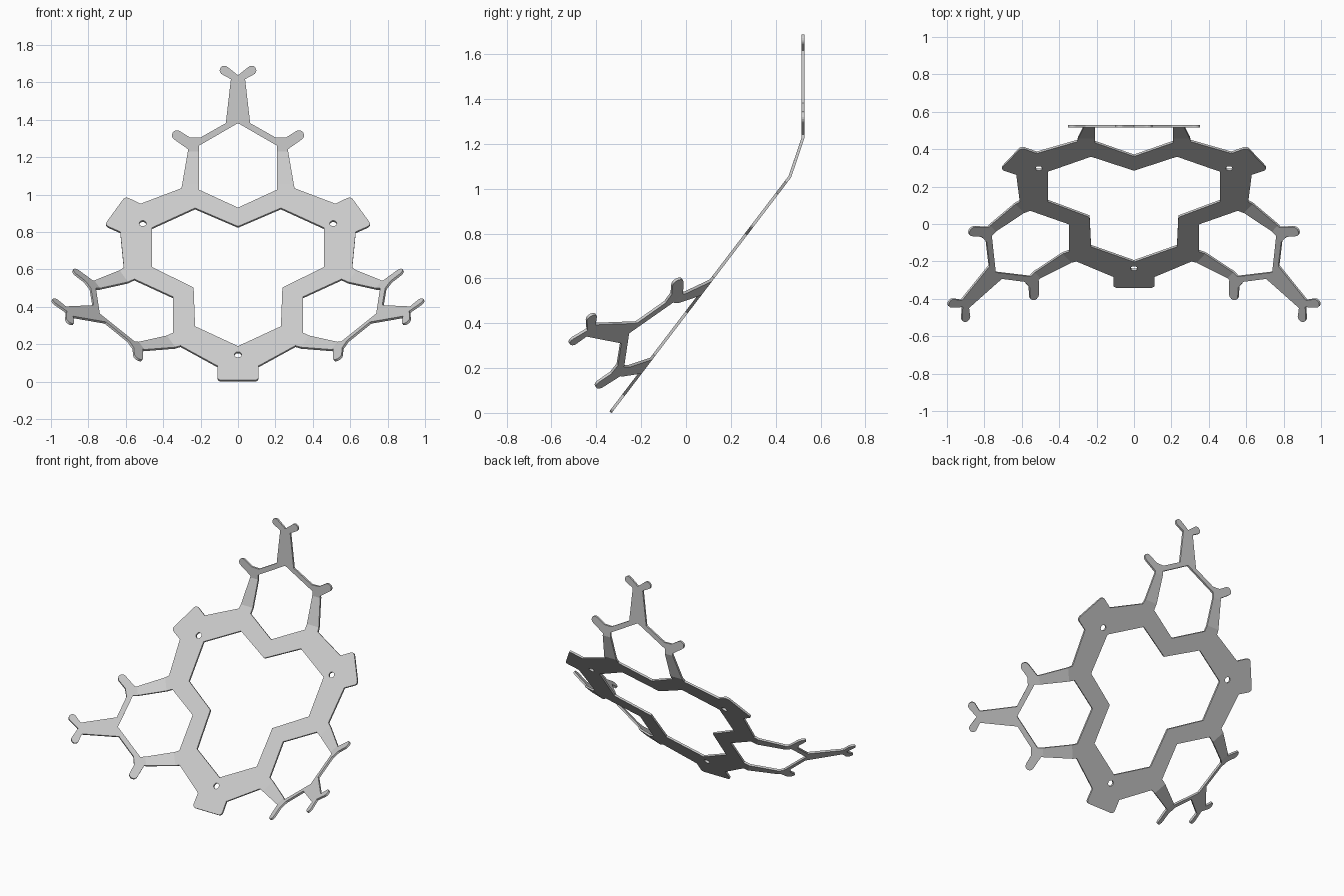
import bpy, bmesh
from math import sin, cos, radians, pi
from mathutils import Vector, Matrix

cube = bpy.data.objects.get("Cube")
if cube:
    bpy.data.objects.remove(cube, do_unlink=True)

TILT = radians(52.7)            # slope of the main plate
BEND = (pi / 2 - TILT) / 2      # each petal folds twice, ending upright
FOLDS = (0.56, 0.745)
THICK = 0.013
PETALS = [radians(120 * i) for i in range(3)]


def arc(cx, cy, r, start, end, n=8):
    return [(cx + r * cos(radians(start + (end - start) * i / n)),
             cy + r * sin(radians(start + (end - start) * i / n))) for i in range(n + 1)]


def turn(points, angle):
    c, s = cos(angle), sin(angle)
    return [(x * c - y * s, x * s + y * c) for x, y in points]


def add_loop(bm, points):
    verts = [bm.verts.new((x, y, 0)) for x, y in points]
    for a, b in zip(verts, verts[1:] + verts[:1]):
        bm.edges.new((a, b))


def outer_outline():
    # Half of one petal: forked tip, stem, side stub, shoulder
    half = [(0, 1.154)] + arc(0.073, 1.18, 0.025, 130, -50)
    half += [(0.038, 1.133), (0.065, 0.898), (0.203, 0.82), (0.258, 0.822)]
    half += arc(0.326, 0.833, 0.027, 120, -60)
    half += [(0.266, 0.758), (0.303, 0.53)]
    # Half of the mounting tab between two petals
    tab = [(-0.109, 0.664)] + arc(-0.088, 0.738, 0.022, 180, 90, 4)
    half += turn(tab, radians(-60))
    third = [(-x, y) for x, y in reversed(half[1:])] + half
    return [p for a in PETALS for p in turn(third, -a)]


def bend_petal(bm, angle):
    # Cut the fold lines, then fold the petal towards the front, tip first
    d = Vector((-sin(angle), cos(angle), 0))
    axis = d.cross(Vector((0, 0, 1)))
    for w in FOLDS:
        bmesh.ops.bisect_plane(bm, geom=bm.verts[:] + bm.edges[:] + bm.faces[:],
                               plane_co=d * w, plane_no=d)
    for w in reversed(FOLDS):
        moving = [v for v in bm.verts if v.co.dot(d) > w + 1e-4]
        bmesh.ops.rotate(bm, verts=moving, cent=d * w,
                         matrix=Matrix.Rotation(BEND, 3, axis))


bm = bmesh.new()
add_loop(bm, outer_outline())
# Central opening: twelve corners
radii = (0.459, 0.531, 0.459, 0.274)
add_loop(bm, [(radii[i % 4] * cos(i * pi / 6), radii[i % 4] * sin(i * pi / 6))
              for i in range(12)])
# Slightly long hexagonal petal openings and round screw holes
hexagon = arc(0, 0.64, 0.24, 210, 330, 2) + arc(0, 0.658, 0.24, 30, 150, 2)
for a in PETALS:
    add_loop(bm, turn(hexagon, a))
    add_loop(bm, turn(arc(0, -0.588, 0.019, 0, 345, 23), a))
bmesh.ops.triangle_fill(bm, edges=bm.edges[:], use_beauty=True, normal=(0, 0, 1))
for a in PETALS:
    bend_petal(bm, a)
bmesh.ops.recalc_face_normals(bm, faces=bm.faces[:])

mesh = bpy.data.meshes.new("bracket_plate")
bm.to_mesh(mesh)
bm.free()
plate = bpy.data.objects.new("bracket_plate", mesh)
bpy.context.collection.objects.link(plate)

# Sheet thickness, tilt and placement
solid = plate.modifiers.new("sheet_thickness", "SOLIDIFY")
solid.thickness = THICK
solid.offset = 0
plate.rotation_euler = (TILT, 0, 0)
plate.location = (0, 0.124, 0.608)

grey = bpy.data.materials.new("light_grey")
grey.use_nodes = True
colour = (0.6, 0.6, 0.6, 1)
grey.diffuse_color = colour
grey.node_tree.nodes["Principled BSDF"].inputs["Base Color"].default_value = colour
mesh.materials.append(grey)
